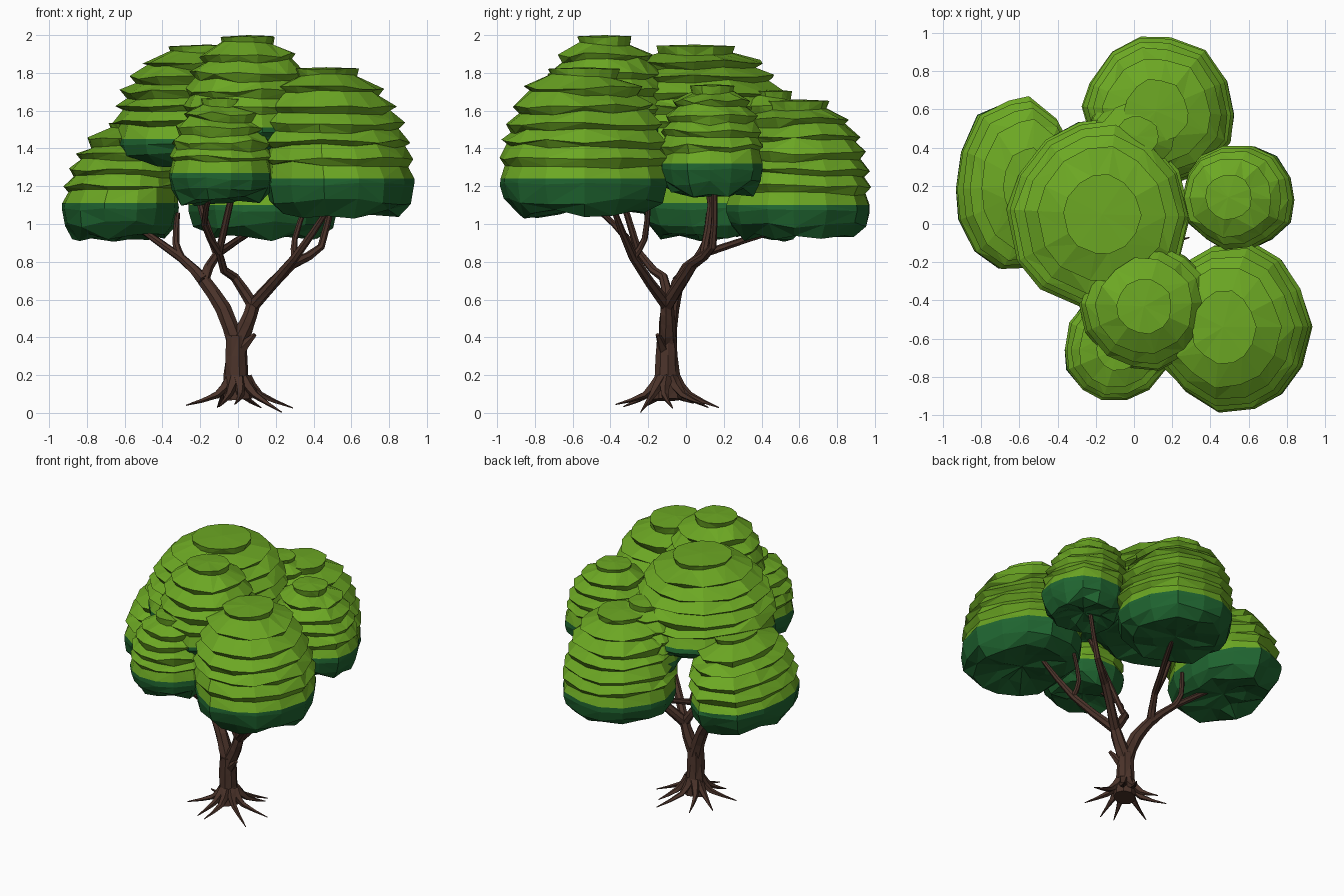
import bpy, bmesh, math, random
from mathutils import Vector

if "Cube" in bpy.data.objects:
    bpy.data.objects.remove(bpy.data.objects["Cube"])

random.seed(7)


def material(name, rgb):
    m = bpy.data.materials.new(name)
    m.diffuse_color = (*rgb, 1)
    m.use_nodes = True
    m.node_tree.nodes["Principled BSDF"].inputs["Base Color"].default_value = m.diffuse_color
    return m


LEAF = material("leaf_green", (0.15, 0.39, 0.017))
UNDER = material("dark_leaf_green", (0.014, 0.13, 0.03))
BARK = material("bark_brown", (0.07, 0.033, 0.023))


def finish(bm, name, mats):
    bmesh.ops.recalc_face_normals(bm, faces=bm.faces)
    me = bpy.data.meshes.new(name)
    bm.to_mesh(me)
    bm.free()
    for m in mats:
        me.materials.append(m)
    ob = bpy.data.objects.new(name, me)
    bpy.context.collection.objects.link(ob)
    return ob


def bridge(bm, a, b, mat=0):
    n = len(a)
    for i in range(n):
        j = (i + 1) % n
        # vary the diagonals for an irregular faceted look
        q = [a[i], a[j], b[j], b[i]]
        if random.random() < 0.5:
            q = q[1:] + q[:1]
        bm.faces.new((q[0], q[1], q[2])).material_index = mat
        bm.faces.new((q[0], q[2], q[3])).material_index = mat


def dome(t):
    return math.sqrt(1 - 0.9 * t ** 2.4)


def foliage(name, cx, cy, rx, ry, rim, bottom, top, layers):
    """Dome of overlapping leaf layers above a dark, ragged underside."""
    bm = bmesh.new()
    n = 14
    wob = [random.uniform(0.95, 1.01) for _ in range(n)]
    ang = [2 * math.pi * (i + random.uniform(-.15, .15)) / n for i in range(n)]
    lean = -0.12 * cx  # the domes lean slightly to the middle of the tree

    def ring(f, z, shift=0.0, jr=0.0, jz=0.0, tilt=0.0):
        ph = random.uniform(0, 6.28)
        vs = []
        for i, a in enumerate(ang):
            k = f * wob[i] + random.uniform(-jr, jr)
            dz = random.uniform(-jz, jz) + tilt * math.sin(a + ph)
            vs.append(bm.verts.new((cx + lean * shift + rx * k * math.cos(a),
                                    cy + ry * k * math.sin(a), z + dz)))
        return vs

    def cap(r, z, shift, mat):
        c = bm.verts.new((cx + lean * shift, cy, z))
        for i in range(n):
            bm.faces.new((r[i - 1], r[i], c)).material_index = mat

    # dark underside, from the centre out to the rim
    d = rim - bottom
    rings = [ring(0.4, bottom + 0.2 * d, jz=0.02),
             ring(0.78, bottom + 0.12 * d, jr=0.05, jz=0.03),
             ring(0.95, rim - 0.55 * d, jr=0.02, jz=0.02),
             ring(1.01, rim - 0.03, jr=0.01, jz=0.008),
             ring(1.0, rim)]
    cap(rings[0], bottom + 0.3 * d, 0, 1)
    for a, b in zip(rings, rings[1:]):
        bridge(bm, a, b, 1)
    # light leaf layers: a tucked ring, then an overhanging lip
    prev = rings[-1]
    for k in range(1, layers + 1):
        t = k / layers * 0.95
        z = rim + (top - rim) * t
        last = k == layers
        jit = 0.003 if last else 0.012
        tuck = ring(dome(t) - 0.05, z - 0.02, t, 0.01, jit, 0.012)
        lip = ring(dome(t) + (-0.02 if last else 0.025),
                   top - 0.008 if last else z + 0.012, t, 0.012, jit)
        bridge(bm, prev, tuck)
        bridge(bm, tuck, lip)
        prev = lip
    cap(prev, top, 1, 0)
    return finish(bm, name, [LEAF, UNDER])


def limb(name, points, r0, r1, sides=7):
    """Faceted tapering limb along a smooth curve through the points."""
    p = [Vector(q) for q in points]
    p = [2 * p[0] - p[1]] + p + [2 * p[-1] - p[-2]]
    path = []
    for i in range(1, len(p) - 2):
        a, b, c, d = p[i - 1:i + 3]
        for t in (0, 0.5):
            path.append(b + (c - a) * t / 2 + (2 * a - 5 * b + 4 * c - d) * t ** 2 / 2
                        + (3 * b - a - 3 * c + d) * t ** 3 / 2)
    path.append(p[-2])
    bm = bmesh.new()
    last = len(path) - 1
    rings = []
    for i, q in enumerate(path):
        d = (path[min(i + 1, last)] - path[max(i - 1, 0)]).normalized()
        u = d.orthogonal().normalized() if i == 0 else (u - d * u.dot(d)).normalized()
        v = d.cross(u)
        ring = []
        for k in range(sides):
            a = 2 * math.pi * k / sides
            r = (r0 + (r1 - r0) * i / last) * random.uniform(0.9, 1.1)
            ring.append(bm.verts.new(q + (u * math.cos(a) + v * math.sin(a)) * r))
        rings.append(ring)
    for a, b in zip(rings, rings[1:]):
        bridge(bm, a, b)
    bm.faces.new(rings[0])
    bm.faces.new(rings[-1])
    finish(bm, name, [BARK])


# leafy crowns: centre x y, radii x y, rim, bottom and top heights, layers
foliage("back_crown", .13, .59, .4, .4, 1.1, .91, 1.66, 6)
foliage("left_crown", -.62, .2, .32, .46, 1.11, .91, 1.54, 5)
foliage("middle_crown", -.19, .05, .47, .5, 1.45, 1.3, 1.95, 6)
foliage("top_front_crown", .06, -.43, .34, .34, 1.51, 1.38, 2, 5)
foliage("right_front_crown", .53, -.54, .4, .45, 1.24, 1.02, 1.83, 6)
foliage("left_front_crown", -.09, -.65, .28, .28, 1.27, 1.1, 1.67, 5)
foliage("right_crown", .56, .14, .29, .28, 1.32, 1.14, 1.74, 5)
foliage("small_back_crown", .02, .46, .26, .24, 1.32, 1.2, 1.71, 5)

# trunk with a small broken stub; shared fork points join the branches
limb("trunk", [(0, -.1, .07), (-.01, -.1, .2), (-.01, -.1, .41)], .08, .052, 9)
limb("trunk_stub", [(.02, -.12, .34), (.09, -.15, .415)], .03, .012, 5)
base = (-.01, -.1, .36)
fork_l = (-.18, -.04, .7)
fork_r = (.08, -.1, .57)
fork_out = (-.3, .06, .82)
fork_back = (-.11, .09, .84)
fork_front = (-.1, -.25, .85)
fork_rf = (.3, -.28, .82)

# branches
limb("left_branch", [base, (-.08, -.08, .55), fork_l], .05, .034)
limb("right_branch", [base, (.05, -.1, .48), fork_r], .05, .036)
limb("left_outer_branch", [fork_l, fork_out, (-.6, .18, 1.03)], .034, .014)
limb("left_twig", [fork_out, (-.33, .1, .9), (-.32, .12, 1.06)], .022, .014)
limb("back_branch", [fork_l, fork_back, (.14, .6, 1)], .03, .014)
limb("middle_branch", [fork_back, (-.2, .13, 1.1), (-.19, .08, 1.38)], .022, .015)
limb("right_outer_branch", [fork_r, (.29, .04, .79), (.44, .14, .88), (.51, .15, 1.2)], .035, .014)
limb("front_branch", [fork_r, (-.02, -.12, .72), fork_front, (.05, -.42, 1.45)], .032, .014)
limb("front_twig", [fork_front, (-.18, -.38, 1), (-.14, -.58, 1.18)], .021, .013)
limb("right_front_branch", [fork_r, fork_rf, (.49, -.39, 1.1)], .033, .014)
limb("right_front_twig", [fork_rf, (.3, -.22, .92), (.36, -.2, 1.1)], .02, .013)

# spreading roots
for i in range(9):
    a = 2 * math.pi * (i + random.uniform(-.2, .2)) / 9
    b = a + random.uniform(-.25, .25)
    r = random.uniform(.23, .3)
    z = 0.004 if i == 8 else random.uniform(.025, .055)
    path = [(q * math.cos(w), -.1 + q * math.sin(w), h)
            for w, q, h in ((a, .04, .18), (a, .12, .095), (b, r, z))]
    limb("root", path, .036, .003, 5)
